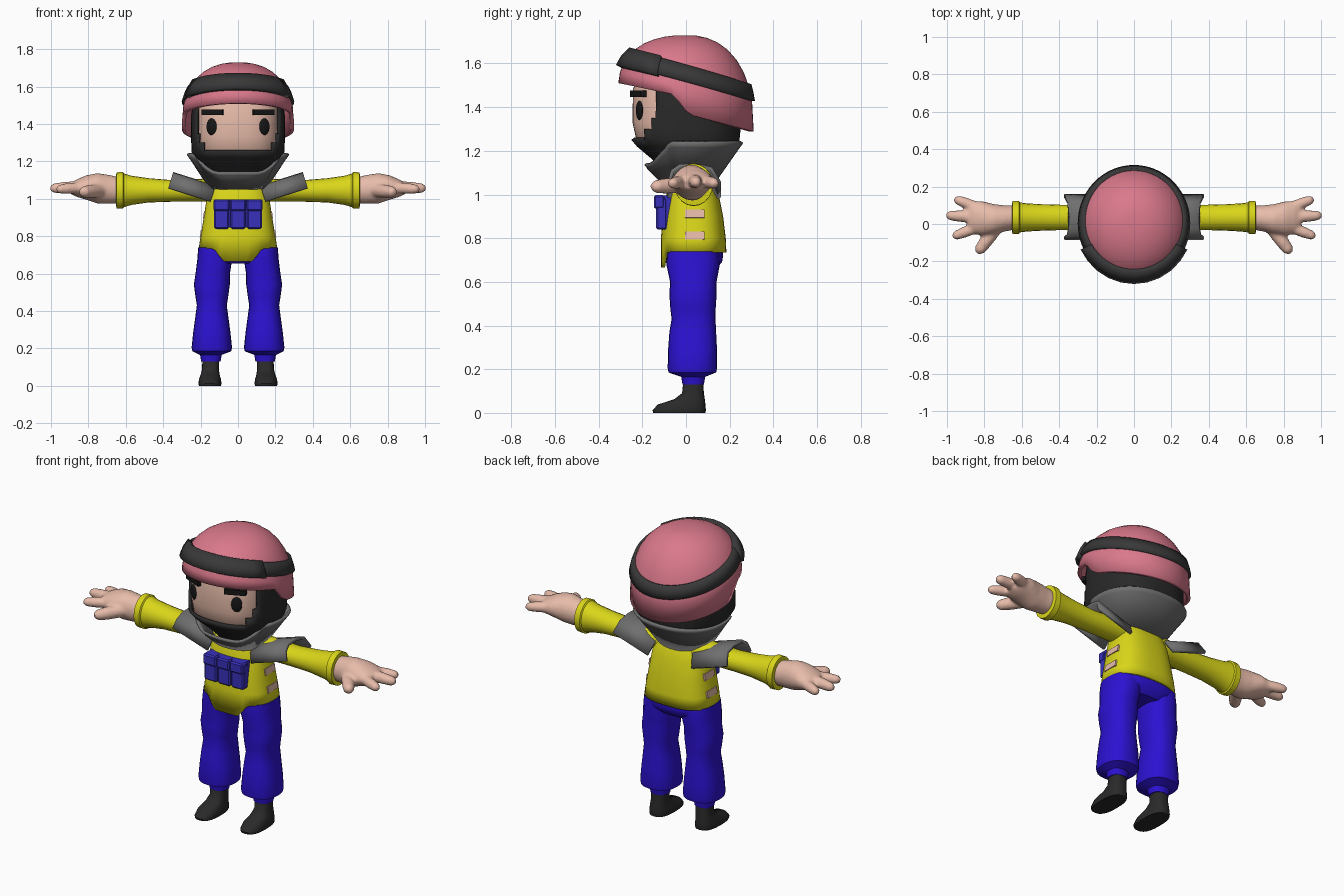
import bpy, bmesh, math
from mathutils import Vector, Matrix

if "Cube" in bpy.data.objects:
    bpy.data.objects.remove(bpy.data.objects["Cube"])


def material(name, *rgb):
    m = bpy.data.materials.new(name)
    m.diffuse_color = (*rgb, 1)
    m.use_nodes = True
    m.node_tree.nodes["Principled BSDF"].inputs["Base Color"].default_value = m.diffuse_color
    return m


PINK = material("pink", .70, .19, .26)
YELLOW = material("yellow", .70, .67, .01)
BLUE = material("blue", .025, .006, .65)
POUCH = material("pouch_blue", .04, .03, .5)
SKIN = material("skin", .80, .50, .40)
DARK = material("dark", .022, .022, .022)
BLACK = material("black", .008, .008, .008)
GREY = material("grey", .16, .16, .16)
BANDC = material("band_grey", .04, .04, .04)


def finish(name, bm, mat, mirror=False, solid=0, angle=40, remesh=0):
    bmesh.ops.recalc_face_normals(bm, faces=bm.faces)
    me = bpy.data.meshes.new(name)
    bm.to_mesh(me)
    bm.free()
    me.materials.append(mat)
    me.shade_smooth()
    me.set_sharp_from_angle(angle=math.radians(angle))
    ob = bpy.data.objects.new(name, me)
    bpy.context.collection.objects.link(ob)
    if remesh:
        r = ob.modifiers.new("blend", "REMESH")
        r.mode, r.voxel_size, r.use_smooth_shade = "VOXEL", remesh, True
        ob.modifiers.new("soften", "SMOOTH").iterations = 4
    if solid:
        s = ob.modifiers.new("thickness", "SOLIDIFY")
        s.thickness, s.offset = solid, -1
    if mirror:
        ob.modifiers.new("mirror", "MIRROR")
    return ob


def loft(bm, rings, caps=True, closed=True):
    vs = [[bm.verts.new(p) for p in r] for r in rings]
    n = len(vs[0])
    for a, b in zip(vs, vs[1:]):
        for i in range(n if closed else n - 1):
            j = (i + 1) % n
            bm.faces.new((a[i], a[j], b[j], b[i]))
    if caps:
        bm.faces.new(vs[0])
        bm.faces.new(vs[-1])
    return bm


def oval(z, x, rx, y0, y1, n=32, e=2.0):
    """horizontal superellipse ring"""
    out = []
    for i in range(n):
        a = math.tau * i / n
        c, s = math.cos(a), math.sin(a)
        out.append(Vector((x + rx * math.copysign(abs(c) ** (2 / e), c),
                           (y0 + y1) / 2 + (y1 - y0) / 2 * math.copysign(abs(s) ** (2 / e), s), z)))
    return out


def oval_x(x, y, z, ry, rz, n=20):
    return [Vector((x, y + ry * math.cos(math.tau * i / n), z + rz * math.sin(math.tau * i / n)))
            for i in range(n)]


def box(name, loc, size, mat, rot=(0, 0, 0), mirror=False, bevel=0):
    bm = bmesh.new()
    bmesh.ops.create_cube(bm, size=1)
    bmesh.ops.scale(bm, vec=size, verts=bm.verts)
    if bevel:
        bmesh.ops.bevel(bm, geom=bm.edges[:], offset=bevel, segments=1, affect="EDGES")
    for axis, r in zip("XYZ", rot):
        bmesh.ops.rotate(bm, verts=bm.verts, matrix=Matrix.Rotation(r, 3, axis))
    bmesh.ops.translate(bm, vec=loc, verts=bm.verts)
    return finish(name, bm, mat, mirror, angle=25)


# Helmet dome: h runs from 0 (crown) to 1 (tilted rim)
def dome(a, h, off=0.0):
    r = (1 - (1 - h) ** 2.3) ** (1 / 2.3)
    y = .31 * math.sin(a)
    base = 1.40 - .3 * y
    return Vector(((.30 * r + off) * math.cos(a), (.31 * r + off) * math.sin(a),
                   1.73 - (1.73 - base) * h + off * .3))


def rim(a):
    y = .31 * math.sin(a)
    if y < -.06:
        z = 1.46 + (-.06 - y) * .2
    elif y < .01:
        z = 1.37 + (.01 - y) / .07 * .09
    else:
        z = 1.37 - y * .26
    return Vector((.30 * math.cos(a), y, z))


N = 56
angles = [math.tau * i / N for i in range(N)]
rings = [[dome(a, h) for a in angles] for h in (.006, .03, .08, .16, .27, .4, .55, .72)]
bm = loft(bmesh.new(), rings + [[rim(a) for a in angles]], caps=False)
bm.verts.ensure_lookup_table()
bm.faces.new(bm.verts[:N])
finish("helmet", bm, PINK, solid=.02)


# Helmet strap all round and thicker goggles in front
def band(a, f, off):
    s = math.sin(a)
    h0, h1 = .42 + .12 * s, .65 + .07 * s
    return dome(a, h0 + (h1 - h0) * f, off)


finish("helmet_band", loft(bmesh.new(), [[band(a, f, .013) for a in angles] for f in (0, .5, 1)],
                           caps=False), BANDC, solid=.025)
front = [math.radians(-90 + d) for d in (-65, -52, -39, -26, -13, 0, 13, 26, 39, 52, 65)]
finish("goggles", loft(bmesh.new(), [[band(a, f, .027) for a in front] for f in (-.1, .5, 1.1)],
                       caps=False, closed=False), BANDC, solid=.04)

# Head, face mask with opening, and collar
finish("face", loft(bmesh.new(), [oval(z, 0, rx, y0, y1, 48, 2.6) for z, rx, y0, y1 in (
    (1.56, .21, -.22, .2), (1.48, .225, -.243, .22), (1.33, .225, -.245, .22),
    (1.24, .215, -.225, .2), (1.15, .15, -.13, .15))]), SKIN)
bm = loft(bmesh.new(), [oval(z, 0, rx, y0, y1, 64, 2.5) for z, rx, y0, y1 in (
    (1.56, .235, -.24, .23), (1.45, .25, -.25, .25), (1.35, .25, -.253, .25),
    (1.30, .25, -.253, .25), (1.25, .248, -.25, .245), (1.22, .235, -.225, .24),
    (1.14, .18, -.13, .17), (1.07, .11, -.07, .11))])
hole = []
for f in bm.faces:
    c = f.calc_center_median()
    if 1.25 < c.z < 1.55 and c.y < (-.135 if c.z > 1.33 else -.16 if c.z > 1.3 else -.19):
        hole.append(f)
bmesh.ops.delete(bm, geom=hole, context="FACES")
finish("face_mask", bm, DARK, solid=.018)


def collar_rim(z, scale):
    r = oval(z, 0, .262 * scale, -.19 * scale, .25 * scale, 48, 2.2)
    for p in r:
        if p.y < -.08:
            p.z -= .10 * min(1, (-.08 - p.y) / .09)
            p.y += .01
            p.x *= .96
    return r


low = oval(1.06, 0, .14, -.10, .12, 48, 2.2)
top = collar_rim(1.245, 1)
finish("collar", loft(bmesh.new(), [low, [p.lerp(q, .88) for p, q in zip(low, collar_rim(1.235, .97))],
                                    [p.lerp(q, .88) for p, q in zip(low, top)], top], caps=False),
       GREY, solid=.015, angle=30)

# Eyes and eyebrows
bm = bmesh.new()
bmesh.ops.create_uvsphere(bm, u_segments=16, v_segments=10, radius=1,
                          matrix=Matrix.Translation((.14, -.213, 1.385)) @ Matrix.Rotation(.42, 4, "Z")
                          @ Matrix.Diagonal((.031, .012, .045, 1)))
finish("eye", bm, BLACK, mirror=True)
box("eyebrow", (.135, -.218, 1.462), (.12, .03, .03), BLACK, (0, 0, .42), True)

# Jacket body with a longer front flap
hem = oval(.735, 0, .21, -.115, .185, 48, 2.6)
for p in hem:
    if p.y < 0:
        p.z -= .07 * max(0, min(1, (.13 - abs(p.x)) / .05))
rows = [oval(z, 0, rx, y0, y1, 48, 2.6) for z, rx, y0, y1 in (
    (.80, .20, -.115, .182), (.90, .183, -.105, .17), (1.0, .168, -.09, .15),
    (1.07, .145, -.07, .125), (1.12, .10, -.05, .09))]
bm = loft(bmesh.new(), [hem] + rows, caps=False)
finish("jacket_body", bm, YELLOW, solid=.015)
for z, x in ((.81, .183), (.91, .166)):
    box("side_slot", (x, .04, z), (.038, .09, .038), SKIN, (0, -.15, 0), True)

# Chest pouches
box("pouch_backing", (0, -.09, .92), (.25, .06, .15), POUCH)
for x in (-.088, 0, .088):
    box("pouch", (x, -.112, .912), (.082, .05, .145), POUCH, bevel=.008)
    box("pouch_flap", (x, -.122, .966), (.086, .05, .062), POUCH, bevel=.008)

# Sleeves with rolled cuffs
finish("sleeve", loft(bmesh.new(), [oval_x(*r) for r in (
    (.08, .035, 1.05, .075, .065), (.2, .035, 1.045, .072, .06), (.36, .035, 1.042, .067, .058),
    (.48, .035, 1.045, .07, .065), (.57, .035, 1.045, .075, .078), (.61, .035, 1.045, .08, .09),
    (.615, .035, 1.045, .088, .098), (.65, .035, 1.045, .088, .096), (.652, .035, 1.045, .07, .076))]),
    YELLOW, mirror=True)

# Shoulder pads: arched plates rising outwards
arch = ((-.085, -.085), (-.07, -.03), (-.03, 0), (.05, .003), (.12, -.015), (.16, -.085))
finish("shoulder_pad", loft(bmesh.new(), [[Vector((x - .3 * h, y, z + .95 * h)) for y, h in arch]
                                          for x, z in ((.12, 1.068), (.347, 1.14))],
                            caps=False, closed=False), GREY, mirror=True, solid=.018, angle=30)

# Hands: palm plus fingers blended together
bm = loft(bmesh.new(), [oval_x(*r) for r in (
    (.63, .035, 1.045, .065, .07), (.69, .03, 1.05, .07, .078), (.75, .025, 1.055, .082, .082),
    (.81, .03, 1.06, .092, .066), (.86, .035, 1.057, .088, .048), (.89, .035, 1.055, .07, .032))])


def finger(points, radii):
    d = (points[-1] - points[0]).normalized()
    side = d.cross(Vector((0, 0, 1))).normalized()
    up = side.cross(d)
    loft(bm, [[p + (side * math.cos(k * math.tau / 10) + up * math.sin(k * math.tau / 10)) * r
               for k in range(10)] for p, r in zip(points, radii)])


for a, b, r in (((.83, .085, 1.06), (.96, .135, 1.05), .031), ((.83, .035, 1.065), (1.005, .047, 1.055), .033),
                ((.83, -.015, 1.06), (.97, -.068, 1.05), .031), ((.73, -.01, 1.045), (.838, -.155, 1.035), .038)):
    a, b = Vector(a), Vector(b)
    finger([a, a.lerp(b, .6), a.lerp(b, .88), b], [r, r * .95, r * .8, r * .4])
finish("hand", bm, SKIN, mirror=True, remesh=.009)

# Trousers: hips and puffy legs
finish("hips", loft(bmesh.new(), [oval(z, 0, rx, y0, y1, 40, 2.6) for z, rx, y0, y1 in (
    (.78, .19, -.09, .165), (.72, .205, -.098, .17), (.69, .20, -.095, .165), (.655, .14, -.06, .13))]), BLUE)
finish("trouser_leg", loft(bmesh.new(), [oval(z, x, rx, y0, y1, 24, 2.4) for z, x, rx, y0, y1 in (
    (.74, .118, .095, -.085, .15), (.68, .124, .093, -.09, .155), (.60, .135, .092, -.073, .14),
    (.54, .14, .096, -.076, .14), (.48, .14, .088, -.072, .136), (.43, .14, .08, -.066, .135),
    (.37, .14, .088, -.076, .138), (.29, .14, .099, -.082, .142), (.205, .14, .108, -.084, .142),
    (.185, .14, .104, -.08, .138), (.165, .145, .058, -.022, .088), (.13, .145, .052, -.016, .082))]),
    BLUE, mirror=True)

# Boots: ankle widening into a forward-pointing foot
finish("boot", loft(bmesh.new(), [oval(z, x, rx, y0, y1, 24, 2.6) for z, x, rx, y0, y1 in (
    (.15, .145, .045, -.012, .078), (.09, .147, .045, -.018, .082), (.062, .149, .05, -.055, .086),
    (.038, .15, .058, -.13, .089), (.012, .15, .062, -.153, .091), (0, .15, .059, -.15, .088))]),
    DARK, mirror=True, angle=50)
